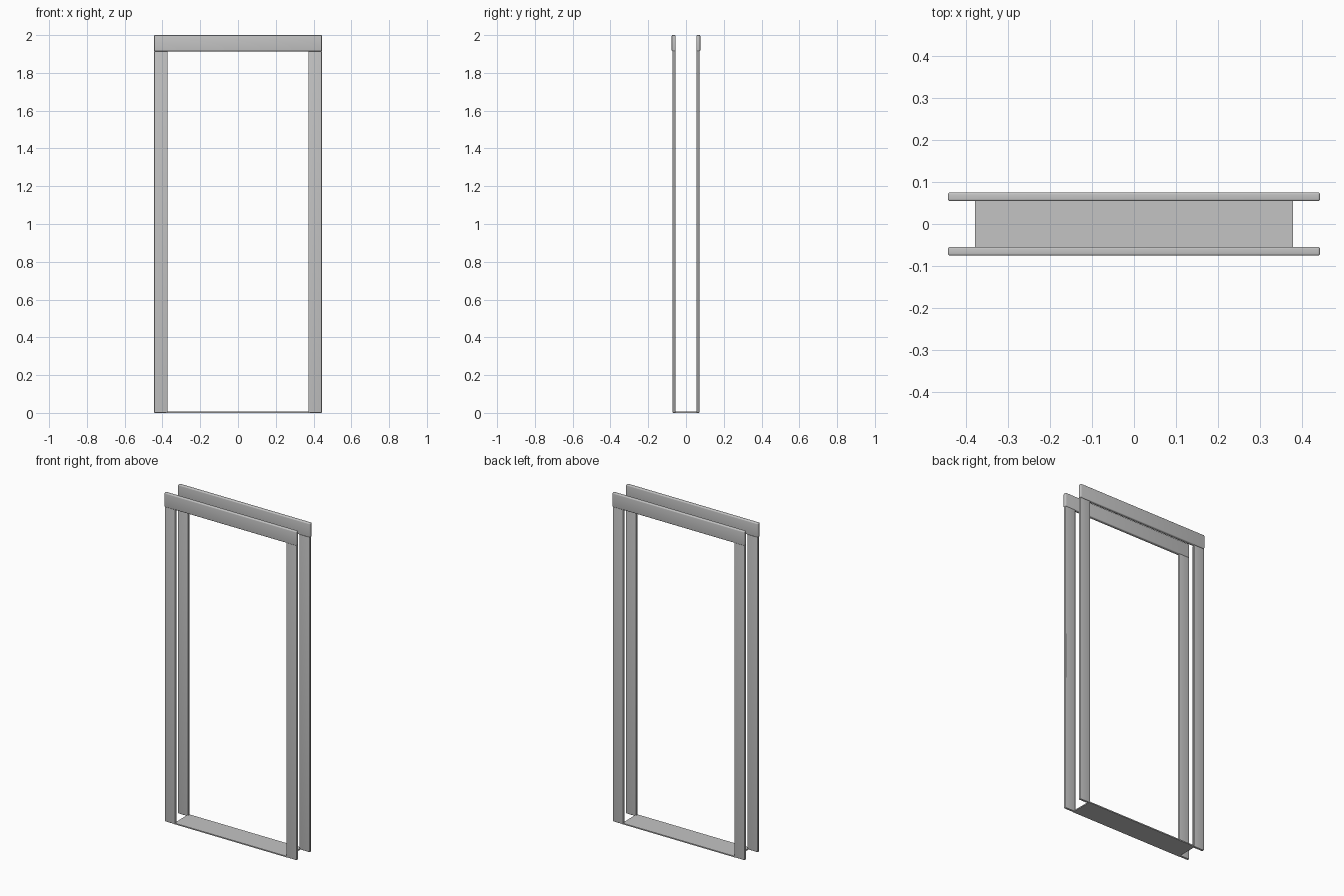
import bpy, math

if "Cube" in bpy.data.objects:
    bpy.data.objects.remove(bpy.data.objects["Cube"])

paint = bpy.data.materials.new("grey paint")
paint.diffuse_color = (0.55, 0.55, 0.55, 1.0)
paint.use_nodes = True
paint.node_tree.nodes["Principled BSDF"].inputs["Base Color"].default_value = paint.diffuse_color


def box(name, x, y, z, bevel=0.0):
    """Box from (min, max) ranges with softly rounded edges."""
    bpy.ops.mesh.primitive_cube_add(size=1)
    ob = bpy.context.object
    ob.name = name
    ob.data.name = name
    ob.location = [(a + b) / 2 for a, b in (x, y, z)]
    ob.scale = [b - a for a, b in (x, y, z)]
    bpy.ops.object.transform_apply(location=True, rotation=False, scale=True)
    ob.data.materials.append(paint)
    if bevel:
        mod = ob.modifiers.new("rounding", 'BEVEL')
        mod.width = bevel
        mod.segments = 4
        bpy.ops.object.modifier_apply(modifier=mod.name)
        bpy.ops.object.shade_smooth_by_angle(angle=math.radians(35))
    return ob


def span(a, b, side):
    """Mirror a range to the given side (+1 or -1)."""
    return sorted((a * side, b * side))


# Casing on each face of the wall: two side boards and a thicker header
for face, sy in (("front", -1), ("back", 1)):
    for side, sx in (("left", -1), ("right", 1)):
        box(f"{face}_{side}_side_board", span(0.373, 0.444, sx),
            span(0.0555, 0.071, sy), (0.0, 1.916), 0.004)
    box(f"{face}_header", (-0.444, 0.444), span(0.0545, 0.0755, sy),
        (1.914, 2.0), 0.005)

# Thin threshold plate joining the two casings at the floor
box("threshold", (-0.38, 0.38), (-0.07, 0.07), (0.0, 0.007))
